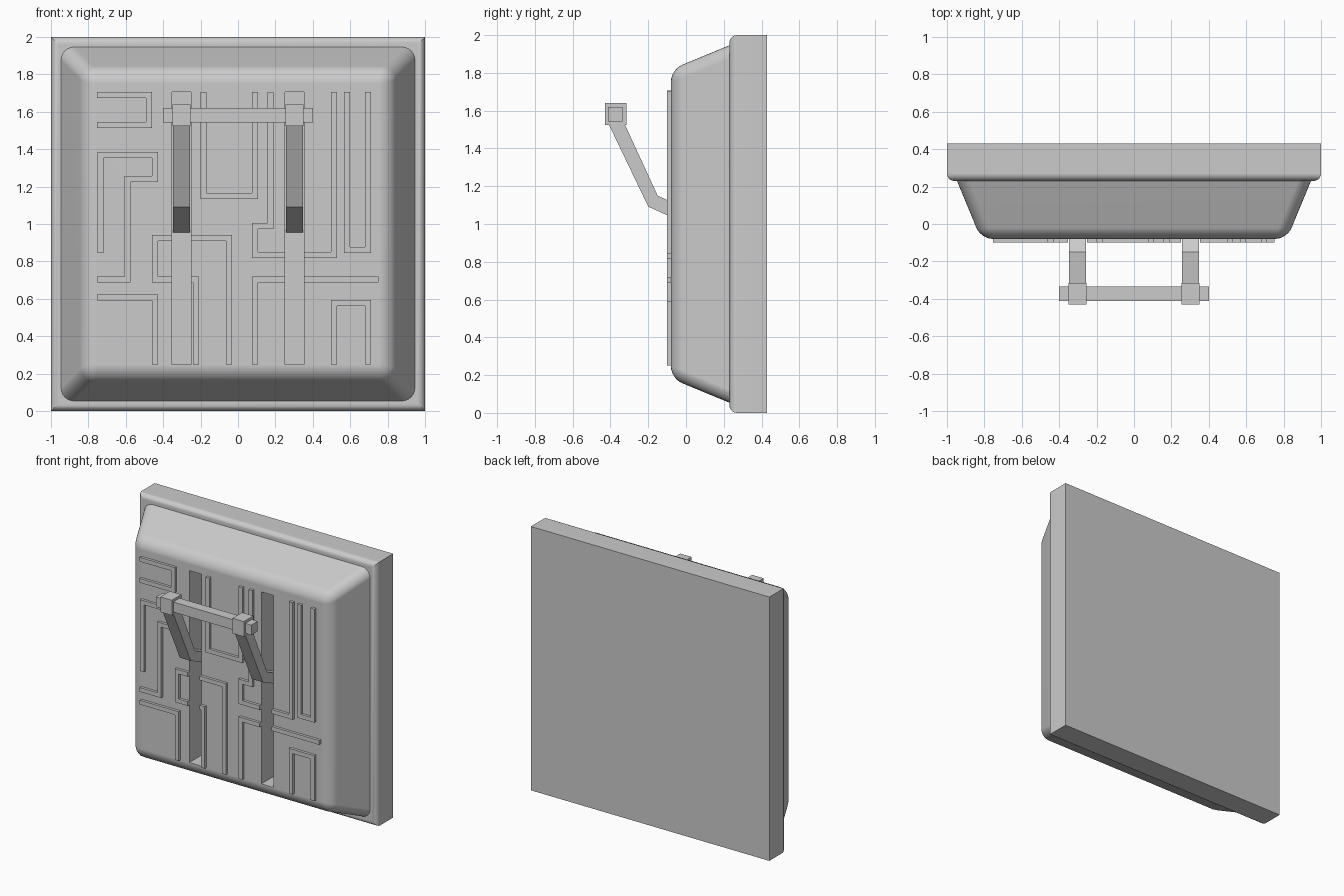
import bpy, bmesh
from mathutils import Vector

if "Cube" in bpy.data.objects:
    bpy.data.objects.remove(bpy.data.objects["Cube"])


def make(name, bm):
    bmesh.ops.recalc_face_normals(bm, faces=bm.faces)
    me = bpy.data.meshes.new(name)
    bm.to_mesh(me)
    bm.free()
    ob = bpy.data.objects.new(name, me)
    bpy.context.collection.objects.link(ob)
    return ob


def prism(points, move):
    """Extrude a closed 3D outline along a vector."""
    bm = bmesh.new()
    face = bm.faces.new([bm.verts.new(p) for p in points])
    out = bmesh.ops.extrude_face_region(bm, geom=[face], use_keep_orig=True)
    bmesh.ops.translate(bm, vec=move,
                        verts=[v for v in out["geom"] if isinstance(v, bmesh.types.BMVert)])
    return bm


def box(x0, x1, y0, y1, z0, z1):
    return prism([(x0, y0, z0), (x1, y0, z0), (x1, y0, z1), (x0, y0, z1)], (0, y1 - y0, 0))


def activate(ob):
    bpy.ops.object.select_all(action='DESELECT')
    ob.select_set(True)
    bpy.context.view_layer.objects.active = ob


def cut(ob, cutters):
    activate(ob)
    for c in cutters:
        m = ob.modifiers.new("slot", 'BOOLEAN')
        m.operation, m.solver, m.object = 'DIFFERENCE', 'EXACT', c
        bpy.ops.object.modifier_apply(modifier=m.name)


def smooth(ob):
    activate(ob)
    bpy.ops.object.shade_smooth_by_angle()
    m = ob.modifiers.new("normals", 'WEIGHTED_NORMAL')
    m.keep_sharp = True


# Back plate with rounded front rim
bm = box(-1, 1, 0.23, 0.43, 0, 2)
rim = [e for e in bm.edges if all(v.co.y < 0.3 for v in e.verts)]
bmesh.ops.bevel(bm, geom=rim, offset=0.04, segments=5, profile=0.5, affect='EDGES')
plate = make("back_plate", bm)
smooth(plate)

# Tapered housing, rounded everywhere except where it meets the plate
bm = box(-0.947, 0.947, -0.08, 0.232, 0.053, 1.947)
for v in bm.verts:
    if v.co.y < 0:
        v.co.x *= 0.818 / 0.947
        v.co.z = 1 + (v.co.z - 1) * 0.818 / 0.947
edges = [e for e in bm.edges if any(v.co.y < 0 for v in e.verts)]
bmesh.ops.bevel(bm, geom=edges, offset=0.065, segments=6, profile=0.5, affect='EDGES')
housing = make("housing", bm)

# Two vertical slots
cutters = [make("slot_cutter", box(s * 0.302 - 0.05, s * 0.302 + 0.05, -0.3, 0.1, 0.25, 1.705))
           for s in (-1, 1)]
cut(housing, cutters)
smooth(housing)

# Raised circuit traces: centre lines as (x, z)
TRACES = [
    [(-.755, 1.69), (-.475, 1.69), (-.475, 1.53), (-.755, 1.53)],
    [(-.735, .845), (-.735, 1.37), (-.443, 1.37), (-.443, 1.24), (-.59, 1.24), (-.59, .703), (-.755, .703)],
    [(-.755, .607), (-.443, .607), (-.443, .25)],
    [(-.225, .25), (-.225, .703), (-.443, .703), (-.443, .925), (-.047, .925), (-.047, .25)],
    [(-.185, 1.705), (-.185, 1.15), (.09, 1.15), (.09, 1.705)],
    [(.175, 1.705), (.175, .99), (.09, .99), (.09, .833), (.512, .833), (.512, 1.705)],
    [(.583, 1.705), (.583, .86), (.695, .86), (.695, 1.705)],
    [(.75, .703), (.09, .703), (.09, .25)],
    [(.512, .25), (.512, .577), (.695, .577), (.695, .25)],
]


def ribbon(line, half):
    """Mitred outline of a right-angled path."""
    pts = [Vector(p) for p in line]
    dirs = [(b - a).normalized() for a, b in zip(pts, pts[1:])]
    left, right = [], []
    for i, p in enumerate(pts):
        near = {max(i - 1, 0), min(i, len(dirs) - 1)}
        off = sum((Vector((-dirs[k].y, dirs[k].x)) for k in near), Vector((0, 0))) * half
        left.append(p + off)
        right.append(p - off)
    return left + right[::-1]


for i, line in enumerate(TRACES):
    outline = [(p.x, -0.1, p.y) for p in ribbon(line, 0.016)]
    trace = make(f"circuit_trace_{i + 1}", prism(outline, (0, 0.025, 0)))
    cut(trace, cutters)

for c in cutters:
    bpy.data.objects.remove(c)

# Lever: bent arms, end blocks and grip bar
ARM = [(0.1, 0.955), (-0.2, 1.092), (-0.41, 1.53), (-0.325, 1.53), (-0.15, 1.15), (0.1, 1.035)]
for side, s in (("left", -1), ("right", 1)):
    x = s * 0.302
    make("lever_arm_" + side, prism([(x - 0.046, y, z) for y, z in ARM], (0.092, 0, 0)))
    make("lever_block_" + side, box(x - 0.048, x + 0.048, -0.43, -0.315, 1.525, 1.64))
make("lever_bar", box(-0.4, 0.4, -0.412, -0.335, 1.543, 1.62))
